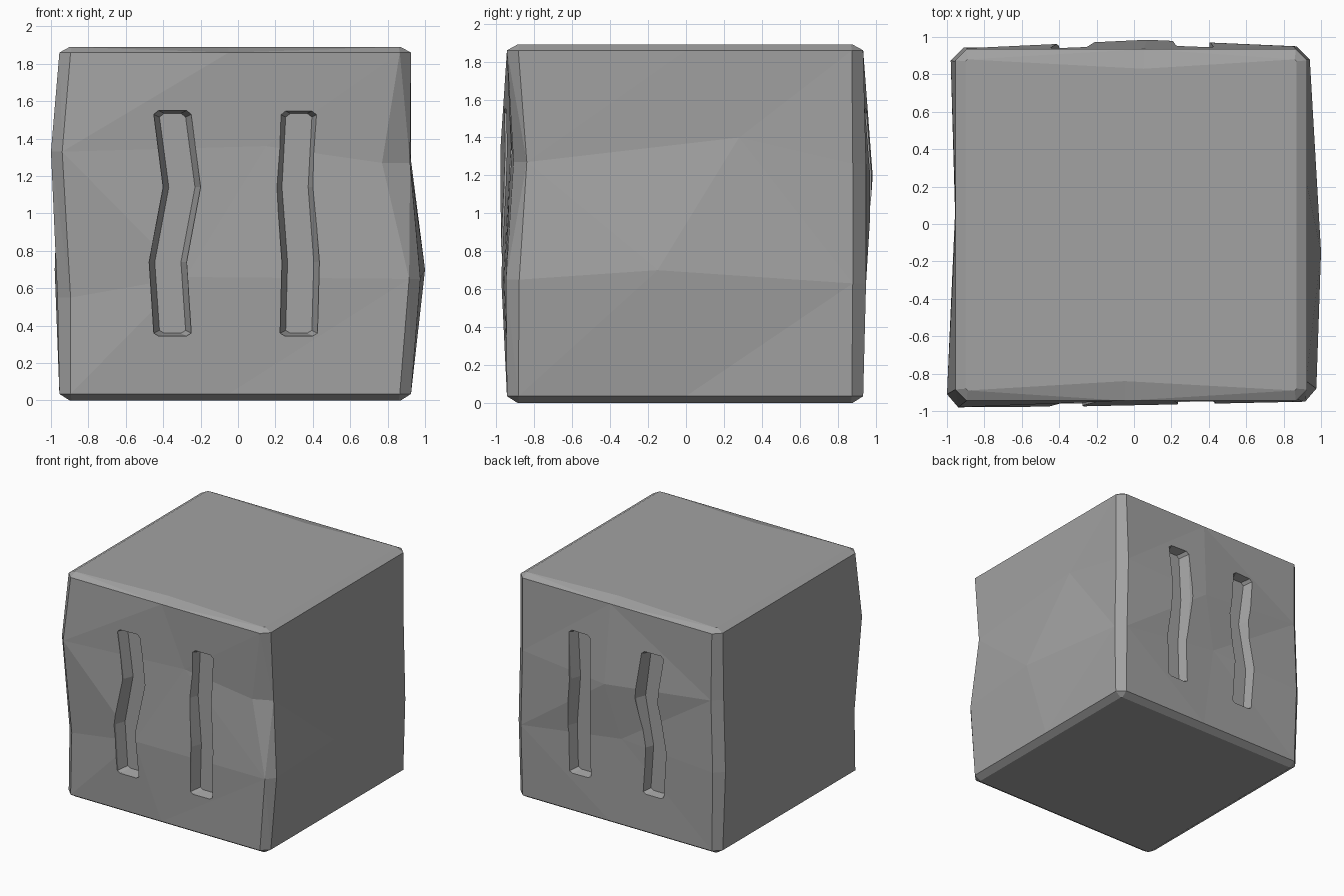
import bpy
import bmesh

cube = bpy.data.objects.get("Cube")
if cube:
    bpy.data.objects.remove(cube, do_unlink=True)

stone = bpy.data.materials.new("grey stone")
stone.use_nodes = True
colour = (0.36, 0.36, 0.36, 1)
stone.diffuse_color = colour
stone.node_tree.nodes["Principled BSDF"].inputs["Base Color"].default_value = colour


def make_object(name, bm):
    bmesh.ops.recalc_face_normals(bm, faces=bm.faces)
    mesh = bpy.data.meshes.new(name)
    bm.to_mesh(mesh)
    bm.free()
    mesh.materials.append(stone)
    obj = bpy.data.objects.new(name, mesh)
    bpy.context.collection.objects.link(obj)
    return obj


def loft(bm, rings):
    """Skin a stack of closed rings and cap both ends."""
    loops = [[bm.verts.new(p) for p in ring] for ring in rings]
    n = len(loops[0])
    for a, b in zip(loops, loops[1:]):
        for i in range(n):
            j = (i + 1) % n
            bm.faces.new((a[i], a[j], b[j], b[i]))
    bm.faces.new(loops[0])
    bm.faces.new(loops[-1])


def chamfered_ring(corners, mids, cut):
    """Corners and side middles run front left, front right, back right, back left."""
    ring = []
    for k, (x, y, z, *wide) in enumerate(corners):
        cx = wide[0] if wide else cut
        on_x = (x - cx if x > 0 else x + cx, y, z)
        on_y = (x, y - cut if y > 0 else y + cut, z)
        ring += [on_x, on_y] if k % 2 else [on_y, on_x]
        ring.append(mids[k])
    return ring


def flat_ring(z, inset, cut, pull=0):
    x0, x1 = -0.955 + inset, 0.925 - inset
    y0, y1 = -0.945 + inset, 0.935 - inset
    corners = [(x0, y0, z), (x1, y0, z), (x1, y1, z), (x0, y1, z)]
    mids = [(-0.05, y0 + pull, z), (x1, 0, z), (0.05, y1 - pull, z), (x0, 0, z)]
    return chamfered_ring(corners, mids, cut)


# Worn block: chamfered edges with two uneven middle rings
lower = chamfered_ring(
    [(-0.965, -0.93, 0.55), (0.975, -0.95, 0.65, 0.06), (0.94, 0.95, 0.63), (-0.98, 0.945, 0.7)],
    [(-0.28, -0.975, 0.66), (1.0, -0.15, 0.7), (-0.05, 0.93, 0.75), (-0.955, 0, 0.65)], 0.07)
upper = chamfered_ring(
    [(-1.0, -0.98, 1.33, 0.06), (0.92, -0.91, 1.27, 0.15), (0.925, 0.95, 1.26), (-0.96, 0.94, 1.3)],
    [(0.15, -0.925, 1.36), (0.91, 0.28, 1.4), (0.07, 0.985, 1.2), (-0.955, 0.1, 1.3)], 0.07)
bm = bmesh.new()
loft(bm, [flat_ring(0, 0.055, 0.01), flat_ring(0.035, 0, 0.06), lower, upper,
          flat_ring(1.86, 0, 0.06), flat_ring(1.89, 0.055, 0.01, 0.05)])
bmesh.ops.triangulate(bm, faces=[f for f in bm.faces if len(f.verts) == 4])
block = make_object("stone_block", bm)


def slot_ring(centres, y, half, end):
    """Outline of one bent slot with clipped ends."""
    heights = [0.345 + end, 0.36 + end, 0.74, 1.14, 1.53 - end, 1.55 - end]
    xs = [centres[0], *centres, centres[-1]]
    widths = [half - 0.025, half, half, half, half, half - 0.025]
    rows = list(zip(xs, widths, heights))
    return [(x - w, y, z) for x, w, z in rows] + [(x + w, y, z) for x, w, z in reversed(rows)]


# Tapered slots, the same on front and back
bm = bmesh.new()
for side in (-1, 1):
    for centres in ((-0.35, -0.375, -0.30, -0.35), (0.325, 0.335, 0.305, 0.325)):
        loft(bm, [slot_ring(centres, side * 0.865, 0.07, 0.015),
                  slot_ring(centres, side * 0.945, 0.1, 0),
                  slot_ring(centres, side * 1.1, 0.1, 0)])
cutter = make_object("slot_cutter", bm)
cutter.hide_render = True

cut = block.modifiers.new("slots", "BOOLEAN")
cut.operation = "DIFFERENCE"
cut.solver = "EXACT"
cut.object = cutter
bpy.context.view_layer.objects.active = block
bpy.ops.object.modifier_apply(modifier=cut.name)
bpy.data.objects.remove(cutter, do_unlink=True)
